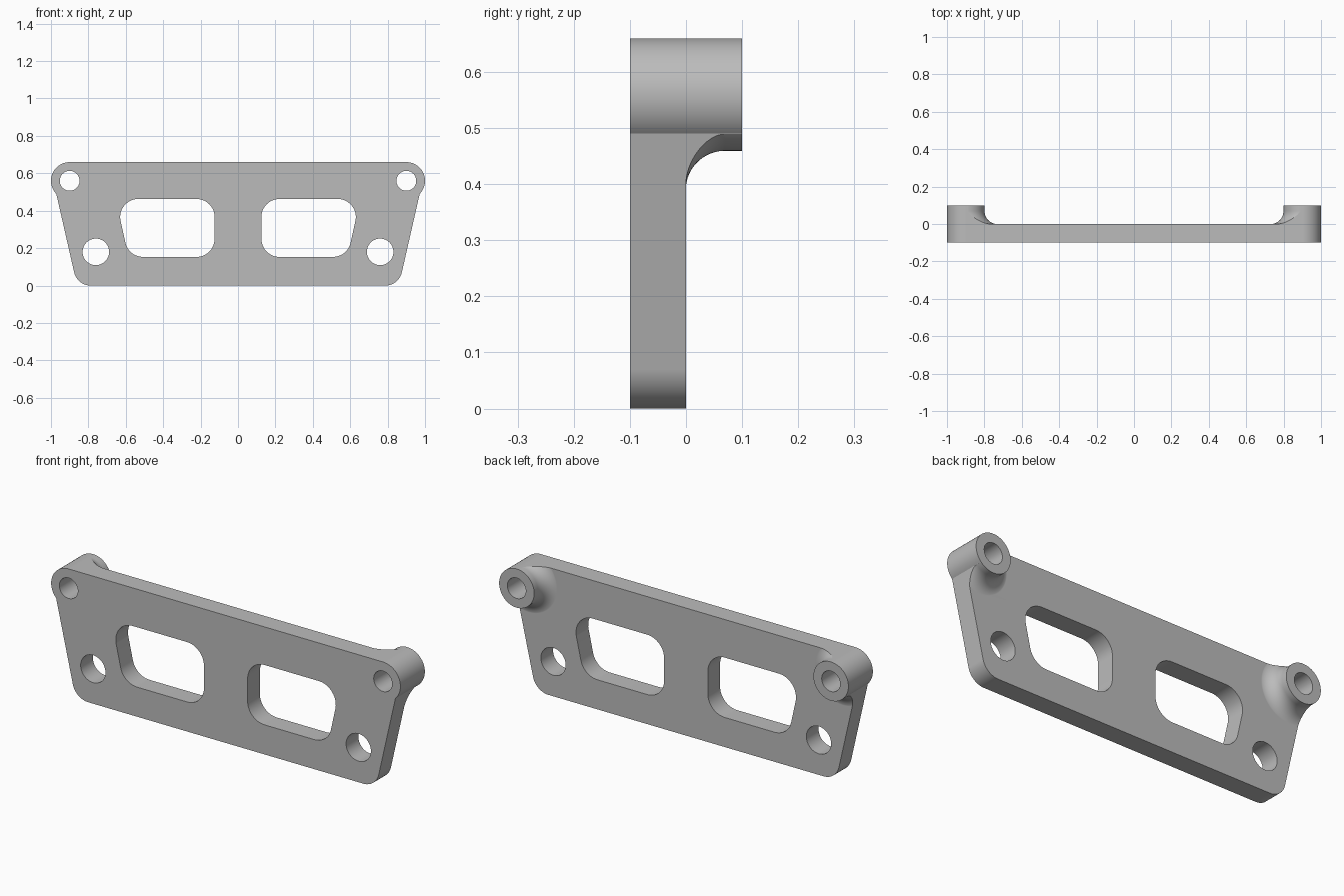
import bpy, bmesh, math
from mathutils import Vector

cube = bpy.data.objects.get("Cube")
if cube:
    bpy.data.objects.remove(cube)

FRONT, FACE, BACK = -0.1, 0.0, 0.1      # front face, plate back, boss ends
BOSS_X, BOSS_Z, BOSS_R, FILLET = 0.9, 0.56, 0.1, 0.07

grey = bpy.data.materials.new("plain grey")
grey.use_nodes = True
colour = (0.5, 0.5, 0.5, 1)
grey.diffuse_color = colour
grey.node_tree.nodes["Principled BSDF"].inputs["Base Color"].default_value = colour


def arc(cx, cz, r, start, end, n):
    """Points along an arc, angles in degrees."""
    angles = [math.radians(start + (end - start) * i / n) for i in range(n + 1)]
    return [(cx + r * math.cos(a), cz + r * math.sin(a)) for a in angles]


def rounded(corners, r, n=12):
    """Polygon with every corner replaced by a tangent arc."""
    pts = []
    for i, c in enumerate(corners):
        p = Vector(c)
        u = (Vector(corners[i - 1]) - p).normalized()
        v = (Vector(corners[(i + 1) % len(corners)]) - p).normalized()
        half = u.angle(v) / 2
        mid = p + (u + v).normalized() * r / math.sin(half)
        a = p + u * r / math.tan(half) - mid
        b = p + v * r / math.tan(half) - mid
        sweep = a.angle(b)
        for k in range(n + 1):
            t = k / n
            d = a * math.sin((1 - t) * sweep) + b * math.sin(t * sweep)
            pts.append(tuple(mid + d / math.sin(sweep)))
    return pts


def finish(bm, name):
    bmesh.ops.recalc_face_normals(bm, faces=bm.faces)
    mesh = bpy.data.meshes.new(name)
    bm.to_mesh(mesh)
    bm.free()
    obj = bpy.data.objects.new(name, mesh)
    bpy.context.collection.objects.link(obj)
    mesh.materials.append(grey)
    return obj


def prism(name, pts, y0, y1):
    """Outline in x and z, extruded along y."""
    bm = bmesh.new()
    face = bm.faces.new([bm.verts.new((x, y0, z)) for x, z in pts])
    ext = bmesh.ops.extrude_face_region(bm, geom=[face])
    moved = [g for g in ext["geom"] if isinstance(g, bmesh.types.BMVert)]
    bmesh.ops.translate(bm, verts=moved, vec=(0, y1 - y0, 0))
    return finish(bm, name)


def flared_post(name, x):
    """Boss with a concave fillet at its foot, revolved about y."""
    r = BOSS_R + 0.0005
    profile = [(0, -0.05), (r + FILLET, -0.05)]
    profile += arc(r + FILLET, FILLET - 0.0005, FILLET, 270, 180, 16)
    profile += [(r, 0.15), (0, 0.15)]
    bm = bmesh.new()
    verts = [bm.verts.new((x + d, y, BOSS_Z)) for d, y in profile]
    edges = [bm.edges.new(pair) for pair in zip(verts, verts[1:])]
    bmesh.ops.spin(bm, geom=verts + edges, cent=(x, 0, BOSS_Z), axis=(0, 1, 0),
                   angle=math.tau, steps=72)
    bmesh.ops.remove_doubles(bm, verts=bm.verts, dist=0.00005)
    return finish(bm, name)


def combine(target, tool, operation):
    mod = target.modifiers.new(operation, "BOOLEAN")
    mod.operation, mod.solver, mod.object = operation, "EXACT", tool
    graph = bpy.context.evaluated_depsgraph_get()
    mesh = bpy.data.meshes.new_from_object(target.evaluated_get(graph))
    target.modifiers.clear()
    target.data = mesh
    bpy.data.objects.remove(tool)


# Outline: tapered sides, rounded bottom corners, round ears at the top
lower = rounded([(-0.86, 0), (0.86, 0), (0.971, 0.49), (-0.971, 0.49)], 0.09)
half = lower[13:26] + arc(BOSS_X, BOSS_Z, BOSS_R, -44.4, 90, 30)
outline = half + [(-x, z) for x, z in reversed(half)]

# Slab with flared bosses, trimmed to the outline
box = [(-1.2, -0.2), (1.2, -0.2), (1.2, 0.9), (-1.2, 0.9)]
bracket = prism("mounting_bracket", box, -0.2, FACE)
for side in (-1, 1):
    combine(bracket, flared_post("boss", side * BOSS_X), "UNION")
combine(bracket, prism("outline", outline, FRONT, BACK), "INTERSECT")

# Windows, lower bolt holes and boss bores
window = rounded([(0.125, 0.153), (0.585, 0.153), (0.654, 0.463), (0.125, 0.463)], 0.097)
bolt_hole = arc(0.76, 0.18, 0.071, 0, 360, 48)[:-1]
bore = arc(BOSS_X, BOSS_Z, 0.053, 0, 360, 48)[:-1]
for shape in (window, bolt_hole, bore):
    for side in (-1, 1):
        cutter = prism("cutter", [(side * x, z) for x, z in shape], -0.3, 0.3)
        combine(bracket, cutter, "DIFFERENCE")

# Smooth curved walls, crisp edges, flat broad faces
bpy.ops.object.select_all(action="DESELECT")
bracket.select_set(True)
bpy.context.view_layer.objects.active = bracket
bpy.ops.object.shade_smooth_by_angle(angle=math.radians(25))
weighted = bracket.modifiers.new("flat faces", "WEIGHTED_NORMAL")
weighted.keep_sharp = True
